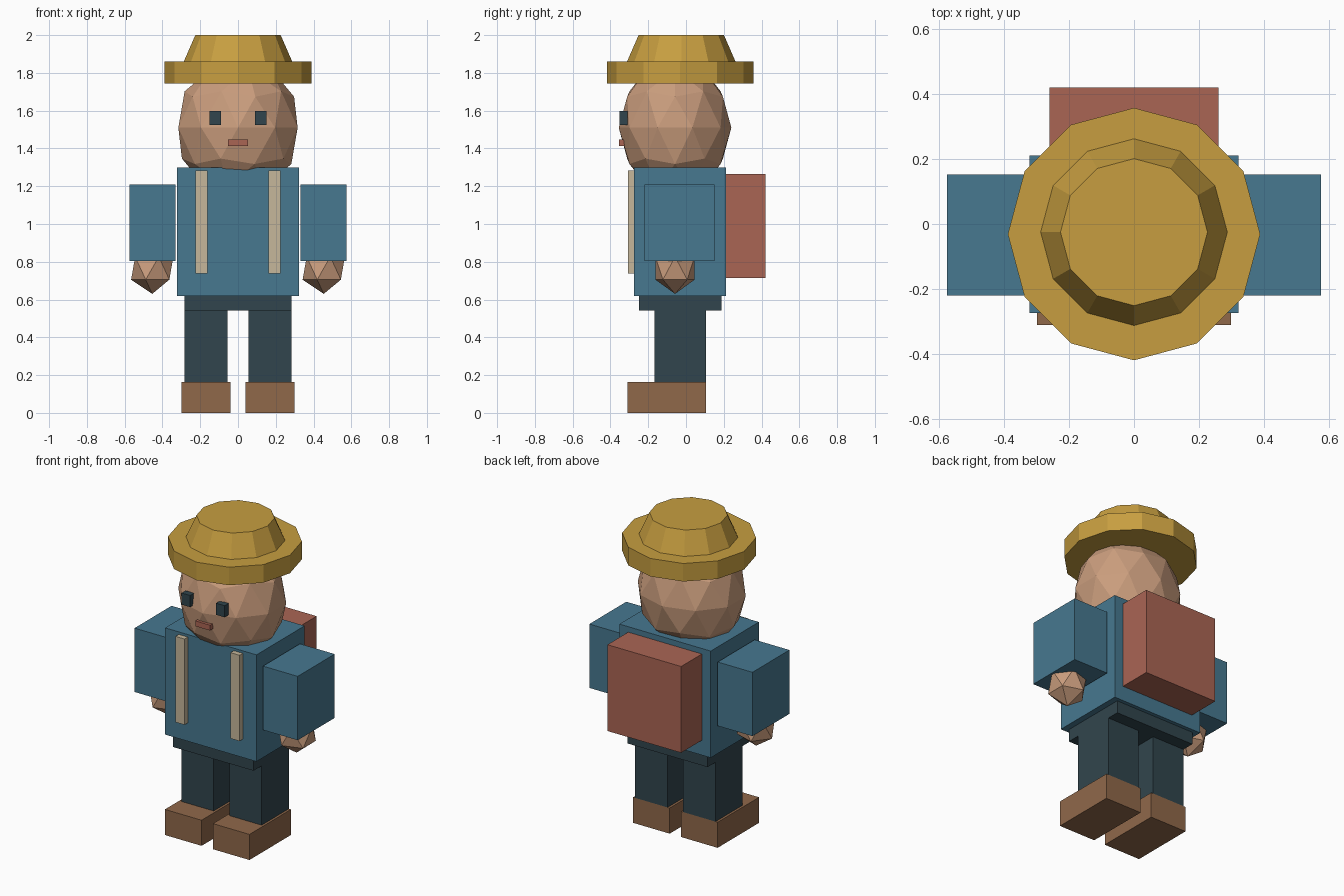
import bpy
import bmesh
from math import pi
from mathutils import Matrix, Vector

if "Cube" in bpy.data.objects:
    bpy.data.objects.remove(bpy.data.objects["Cube"])


def srgb(*c):
    return [((v / 255 + 0.055) / 1.055) ** 2.4 for v in c] + [1.0]


def material(name, *c):
    m = bpy.data.materials.new(name)
    m.diffuse_color = srgb(*c)
    m.use_nodes = True
    m.node_tree.nodes["Principled BSDF"].inputs["Base Color"].default_value = m.diffuse_color
    return m


BLUE = material("shirt blue", 71, 120, 144)
DARK = material("dark slate", 49, 69, 77)
SKIN = material("skin tan", 202, 157, 125)
BROWN = material("shoe brown", 144, 104, 74)
RED = material("brick red", 170, 101, 84)
CREAM = material("strap cream", 198, 183, 155)
STRAW = material("straw yellow", 199, 158, 64)


def finish(name, bm, mat):
    me = bpy.data.meshes.new(name)
    bm.to_mesh(me)
    bm.free()
    me.materials.append(mat)
    ob = bpy.data.objects.new(name, me)
    bpy.context.collection.objects.link(ob)
    return ob


def box(name, x, y, z, mat):
    """Box from (min, max) ranges."""
    lo, hi = Vector((x[0], y[0], z[0])), Vector((x[1], y[1], z[1]))
    bm = bmesh.new()
    bmesh.ops.create_cube(bm, size=1, matrix=Matrix.LocRotScale((lo + hi) / 2, None, hi - lo))
    return finish(name, bm, mat)


def pair(name, x, y, z, mat):
    """The same box on both sides of x = 0."""
    box(name + "_left", x, y, z, mat)
    box(name + "_right", (-x[1], -x[0]), y, z, mat)


def ball(name, centre, radii, detail, mat):
    bm = bmesh.new()
    bmesh.ops.create_icosphere(bm, subdivisions=detail, radius=1,
                               matrix=Matrix.LocRotScale(Vector(centre), None, Vector(radii)))
    return finish(name, bm, mat)


def drum(name, y, r_low, r_high, z, mat):
    """Twelve-sided tapered drum with corners on the axes."""
    bm = bmesh.new()
    bmesh.ops.create_cone(bm, cap_ends=True, segments=12, radius1=r_low, radius2=r_high,
                          depth=z[1] - z[0],
                          matrix=Matrix.Translation((0, y, sum(z) / 2)) @ Matrix.Rotation(pi / 2, 4, 'Z'))
    return finish(name, bm, mat)


# Shoes, legs and hips
pair("shoe", (0.04, 0.298), (-0.31, 0.107), (0, 0.163), BROWN)
pair("leg", (0.055, 0.283), (-0.166, 0.107), (0.163, 0.541), DARK)
box("hips", (-0.283, 0.283), (-0.248, 0.187), (0.541, 0.63), DARK)

# Torso, arms and hands
box("torso", (-0.322, 0.322), (-0.274, 0.211), (0.62, 1.30), BLUE)
pair("arm", (0.33, 0.575), (-0.22, 0.152), (0.803, 1.21), BLUE)
for side, x in (("left", 0.454), ("right", -0.454)):
    ball("hand_" + side, (x, -0.058, 0.766), (0.125, 0.122, 0.136), 1, SKIN)

# Backpack with its front straps
box("backpack", (-0.26, 0.26), (0.211, 0.42), (0.715, 1.265), RED)
pair("strap", (0.162, 0.226), (-0.307, -0.27), (0.737, 1.284), CREAM)

# Head and face
ball("head", (0, -0.058, 1.51), (0.332, 0.298, 0.366), 2, SKIN)
pair("eye", (0.091, 0.152), (-0.351, -0.311), (1.523, 1.597), DARK)
box("mouth", (-0.052, 0.052), (-0.356, -0.324), (1.414, 1.448), RED)

# Hat
drum("hat_brim", -0.031, 0.388, 0.388, (1.745, 1.86), STRAW)
drum("hat_crown", -0.025, 0.287, 0.226, (1.86, 2.0), STRAW)
